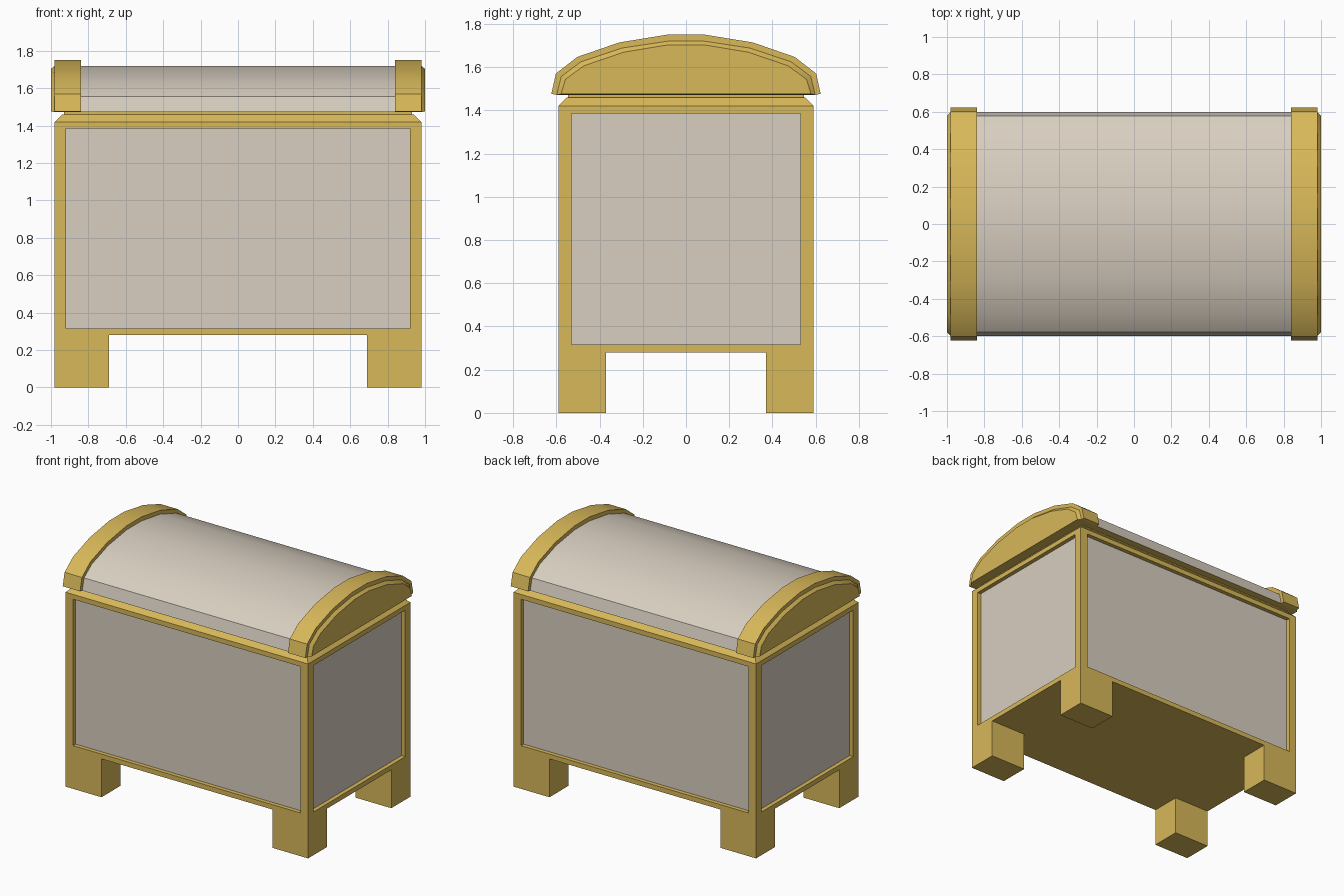
import bpy, bmesh, math
from mathutils import Vector

if "Cube" in bpy.data.objects:
    bpy.data.objects.remove(bpy.data.objects["Cube"])


def material(name, rgb):
    m = bpy.data.materials.new(name)
    m.diffuse_color = (*rgb, 1)
    m.use_nodes = True
    m.node_tree.nodes["Principled BSDF"].inputs["Base Color"].default_value = m.diffuse_color
    return m


GOLD = material("gold", (0.69, 0.48, 0.10))
CREAM = material("cream", (0.69, 0.62, 0.53))


def finish(bm, name, smooth=False):
    bmesh.ops.recalc_face_normals(bm, faces=bm.faces)
    me = bpy.data.meshes.new(name)
    bm.to_mesh(me)
    bm.free()
    me.materials.append(GOLD)
    me.materials.append(CREAM)
    ob = bpy.data.objects.new(name, me)
    bpy.context.collection.objects.link(ob)
    if smooth:
        bpy.ops.object.select_all(action='DESELECT')
        ob.select_set(True)
        bpy.context.view_layer.objects.active = ob
        bpy.ops.object.shade_smooth_by_angle(angle=math.radians(30))
    return ob


def add_box(bm, lo, hi):
    lo, hi = Vector(lo), Vector(hi)
    verts = bmesh.ops.create_cube(bm, size=1)["verts"]
    for v in verts:
        v.co = (lo + hi) / 2 + v.co * (hi - lo)
    return verts


def box(name, lo, hi):
    bm = bmesh.new()
    add_box(bm, lo, hi)
    return finish(bm, name)


def loft(name, sections, cream_spans=()):
    """Skin closed (y, z) profiles placed along x; the closing side stays gold."""
    bm = bmesh.new()
    rings = [[bm.verts.new((x, y, z)) for y, z in prof] for x, prof in sections]
    n = len(rings[0])
    for s, (a, b) in enumerate(zip(rings, rings[1:])):
        for i in range(n):
            j = (i + 1) % n
            f = bm.faces.new((a[i], a[j], b[j], b[i]))
            f.material_index = int(s in cream_spans and i < n - 1)
    bm.faces.new(rings[0])
    bm.faces.new(rings[-1])
    return finish(bm, name, smooth=True)


def mirrored(half):
    return half + [(-y, z) for y, z in reversed(half)]


# Chest body: box with a sloped rim and recessed panels on all four sides
bm = bmesh.new()
add_box(bm, (-0.98, -0.59, 0.28), (0.98, 0.59, 1.42))
bm.normal_update()
top = max(bm.faces, key=lambda f: f.calc_center_median().z)
sides = [f for f in bm.faces if abs(f.normal.z) < 0.5]
rim = bmesh.ops.extrude_discrete_faces(bm, faces=[top])["faces"][0]
for v in rim.verts:
    v.co += Vector((-math.copysign(0.04, v.co.x), -math.copysign(0.04, v.co.y), 0.04))
bmesh.ops.inset_individual(bm, faces=sides, thickness=0.05)
for f in sides:
    axis = 0 if abs(f.normal.x) < 0.5 else 1
    for v in f.verts:
        v.co[axis] = math.copysign((0.92, 0.53)[axis], v.co[axis])
for f in bmesh.ops.extrude_discrete_faces(bm, faces=sides)["faces"]:
    f.normal_update()
    shift = f.normal * -0.03
    for v in f.verts:
        v.co += shift
    f.material_index = 1
finish(bm, "chest_body")

# Four square legs
for sx, side in ((-1, "left"), (1, "right")):
    for sy, end in ((-1, "front"), (1, "back")):
        xs = sorted((sx * 0.69, sx * 0.98))
        ys = sorted((sy * 0.37, sy * 0.59))
        box(f"{end}_{side}_leg", (xs[0], ys[0], 0), (xs[1], ys[1], 0.28))

# Narrow seam between body and lid
box("lid_seam", (-0.93, -0.545, 1.45), (0.93, 0.545, 1.48))

# Domed lid with cream middle and chamfered gold ends
core = mirrored([(-0.598, 1.472), (-0.577, 1.557), (-0.487, 1.624), (-0.297, 1.688), (-0.084, 1.72)])
tip = mirrored([(-0.578, 1.476), (-0.558, 1.543), (-0.473, 1.606), (-0.288, 1.669), (-0.082, 1.703)])
outer = mirrored([(-0.623, 1.476), (-0.602, 1.57), (-0.503, 1.647), (-0.309, 1.714), (-0.088, 1.75)])
loft("lid", [(-1, tip), (-0.98, core), (-0.84, core), (0.84, core), (0.98, core), (1, tip)], cream_spans=(2,))

# Raised gold bands around both lid ends
band = outer + core[::-1]
for sx, side in ((-1, "left"), (1, "right")):
    loft(f"{side}_lid_band", [(sx * 0.84, band), (sx * 0.98, band)])
